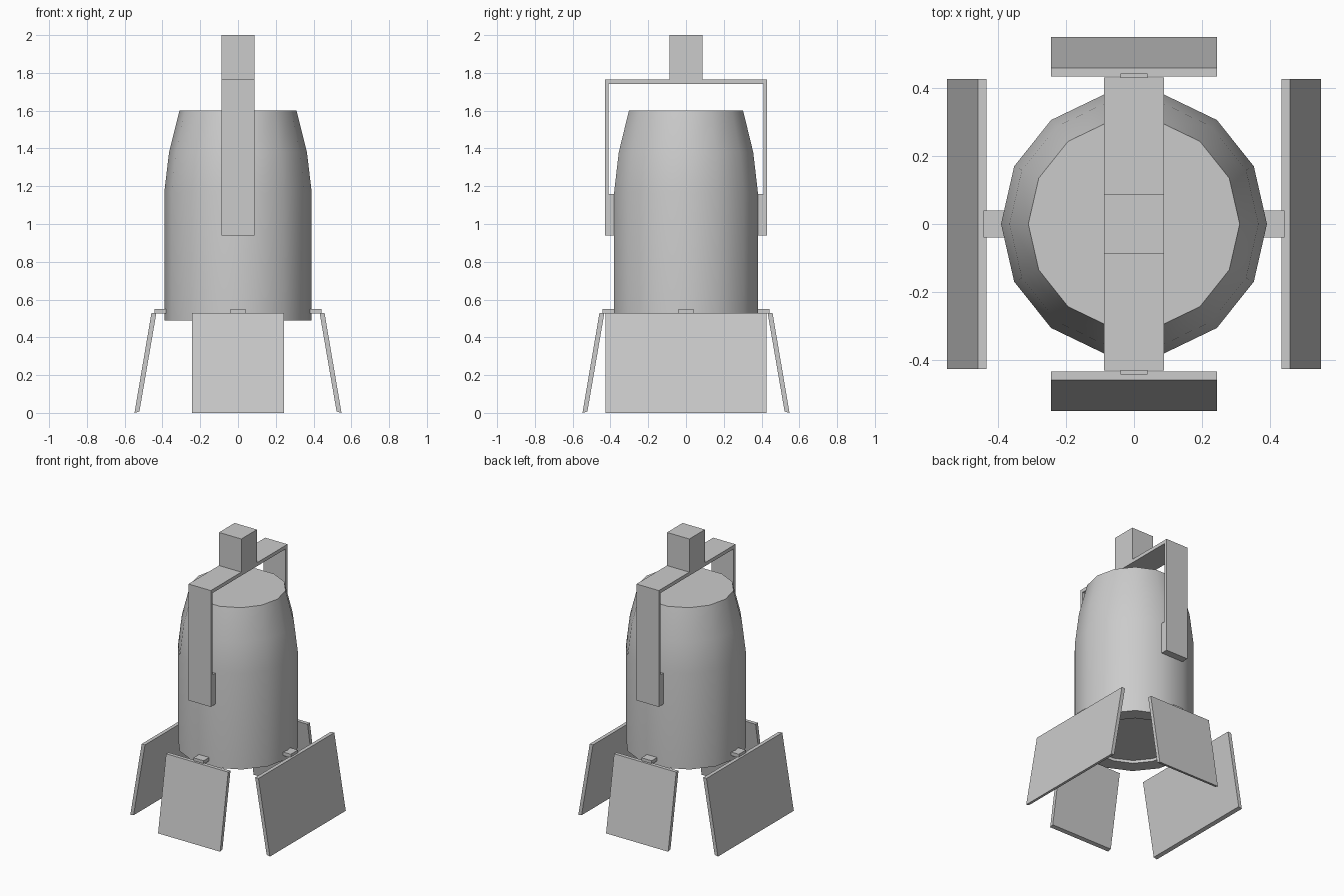
import bpy
import bmesh
from math import cos, sin, pi, radians
from mathutils import Matrix

cube = bpy.data.objects.get("Cube")
if cube:
    bpy.data.objects.remove(cube, do_unlink=True)

grey = bpy.data.materials.new("plain grey")
grey.use_nodes = True
grey.diffuse_color = (0.6, 0.6, 0.6, 1)
grey.node_tree.nodes["Principled BSDF"].inputs["Base Color"].default_value = (0.6, 0.6, 0.6, 1)


def finish(name, bm):
    bmesh.ops.recalc_face_normals(bm, faces=bm.faces)
    mesh = bpy.data.meshes.new(name)
    bm.to_mesh(mesh)
    bm.free()
    mesh.materials.append(grey)
    obj = bpy.data.objects.new(name, mesh)
    bpy.context.collection.objects.link(obj)
    return obj


def lathe(name, profile, sides):
    """Revolve (radius, height) points around z and cap both ends."""
    bm = bmesh.new()
    rings = [[bm.verts.new((r * cos(2 * pi * i / sides), r * sin(2 * pi * i / sides), z))
              for i in range(sides)] for r, z in profile]
    for low, high in zip(rings, rings[1:]):
        for i in range(sides):
            j = (i + 1) % sides
            bm.faces.new((low[i], low[j], high[j], high[i]))
    bm.faces.new(rings[0])
    bm.faces.new(rings[-1])
    return finish(name, bm)


def extrude_profile(name, points, width, turn=0):
    """Extrude an (outward, z) outline sideways, then turn it about z."""
    bm = bmesh.new()
    face = bm.faces.new([bm.verts.new((d, -width / 2, z)) for d, z in points])
    out = bmesh.ops.extrude_face_region(bm, geom=[face])
    verts = [v for v in out["geom"] if isinstance(v, bmesh.types.BMVert)]
    bmesh.ops.translate(bm, verts=verts, vec=(0, width, 0))
    bmesh.ops.transform(bm, matrix=Matrix.Rotation(radians(turn), 4, "Z"), verts=bm.verts)
    return finish(name, bm)


def rectangle(d0, d1, z0, z1):
    return [(d0, z0), (d1, z0), (d1, z1), (d0, z1)]


# Tapered body with a shallow recess underneath
body = lathe("body", [(0.29, 0.51), (0.29, 0.49), (0.39, 0.49), (0.39, 1.17),
                      (0.365, 1.38), (0.31, 1.6)], 14)
bpy.ops.object.select_all(action="DESELECT")
body.select_set(True)
bpy.context.view_layer.objects.active = body
bpy.ops.object.shade_smooth_by_angle(angle=radians(30))

# Handle frame: one outline down both sides, with thick mounting ends
half = [(0.41, 1.74), (0.41, 1.16), (0.375, 1.16), (0.375, 0.94), (0.43, 0.94), (0.43, 1.765)]
outline = half + [(-d, z) for d, z in reversed(half)]
extrude_profile("handle_frame", outline, 0.175, 90)
extrude_profile("handle_block", rectangle(-0.0875, 0.0875, 1.765, 2.0), 0.175, 90)

# Splayed plates and their mounting tabs
plate = [(0.525, 0.005), (0.55, 0.0), (0.46, 0.525), (0.435, 0.53)]
for side, turn, width in (("left", 0, 0.85), ("back", 90, 0.487),
                          ("right", 180, 0.85), ("front", 270, 0.487)):
    extrude_profile(side + "_leg_plate", [(0.522, 0.007), (0.548, 0.0), (0.458, 0.53), (0.432, 0.53)],
                    width, turn)
    extrude_profile(side + "_leg_tab", rectangle(0.37, 0.442, 0.525, 0.55), 0.08, turn)
